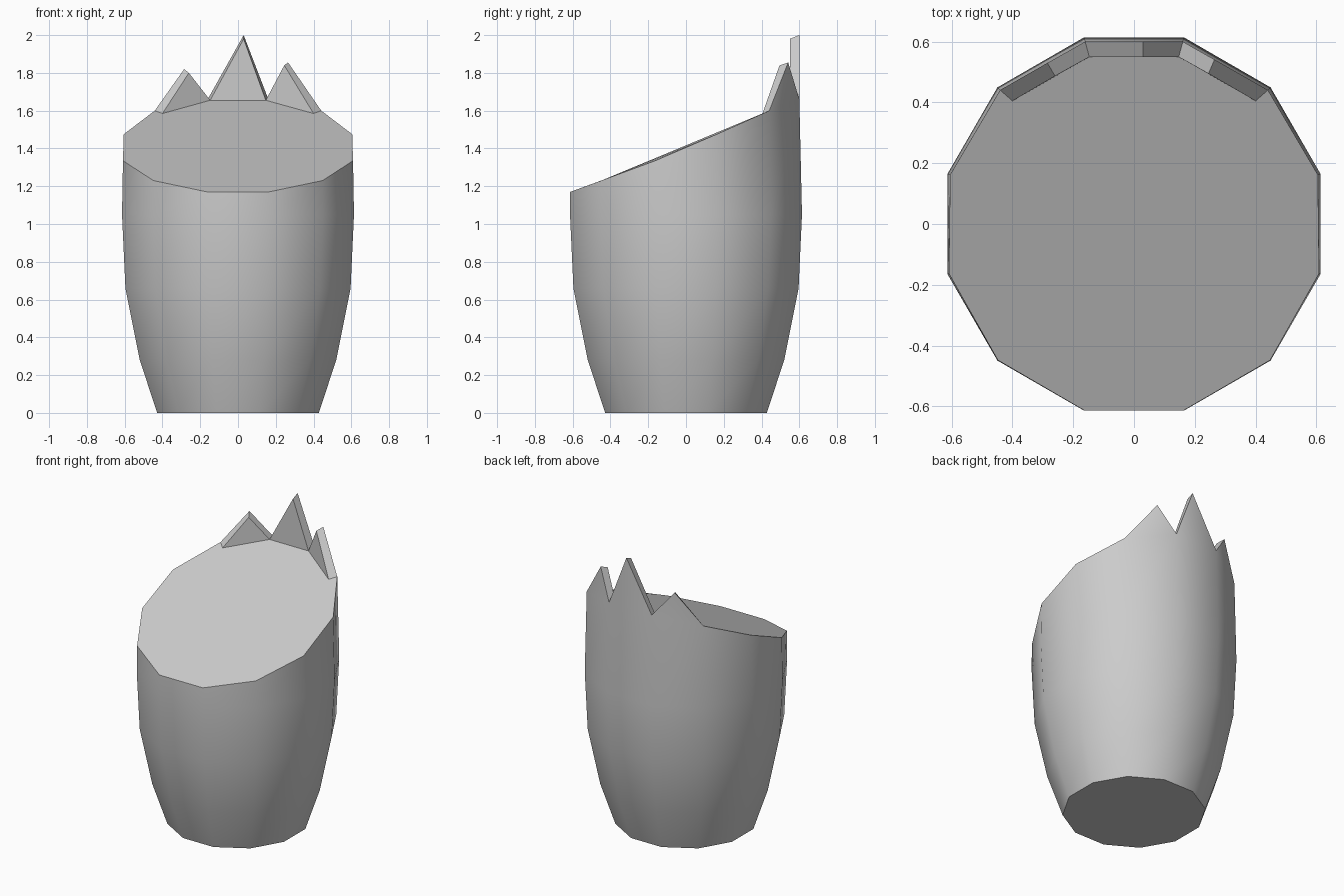
import bpy, bmesh, math
from mathutils import Vector

if "Cube" in bpy.data.objects:
    bpy.data.objects.remove(bpy.data.objects["Cube"])

N = 12
bm = bmesh.new()


def ring_point(k, apothem, z):
    # corner k of the twelve-sided section, counted from the front
    a = math.radians(-75 + 30 * k)
    r = apothem / math.cos(math.pi / N)
    return Vector((r * math.cos(a), r * math.sin(a), z))


# bulging trunk rings (apothem, height)
rings = [[bm.verts.new(ring_point(k, a, z)) for k in range(N)]
         for a, z in [(0.428, 0), (0.52, 0.28), (0.596, 0.66), (0.614, 1.05)]]

# slanted cut rim, front to back (apothem, height), mirrored left and right
cut = [(0.613, 1.17), (0.612, 1.23), (0.609, 1.335),
       (0.605, 1.475), (0.602, 1.60), (0.60, 1.66)]
rim = [bm.verts.new(ring_point(k, *cut[min(k, N - 1 - k)])) for k in range(N)]
rings.append(rim)

for lo, hi in zip(rings, rings[1:]):
    for k in range(N):
        j = (k + 1) % N
        bm.faces.new((lo[k], lo[j], hi[j], hi[k]))
bm.faces.new(rings[0][::-1])

# inner feet of the splinters, along the back of the cut
inner = {k: bm.verts.new(co) for k, co in
         {4: (0.40, 0.405, 1.585), 5: (0.147, 0.55, 1.655),
          6: (-0.147, 0.55, 1.655), 7: (-0.40, 0.405, 1.585)}.items()}

# flat cut surface
bm.faces.new([rim[k] for k in (8, 9, 10, 11, 0, 1, 2, 3, 4)]
             + [inner[k] for k in (4, 5, 6, 7)] + [rim[7]])

# three splinters left standing: first corner, outer tip, inner tip
for k, out_tip, in_tip in [
        (4, (0.265, 0.541, 1.855), (0.245, 0.495, 1.84)),
        (5, (0.03, 0.60, 2.0), (0.03, 0.55, 1.98)),
        (6, (-0.285, 0.53, 1.82), (-0.26, 0.487, 1.80))]:
    o, i = bm.verts.new(out_tip), bm.verts.new(in_tip)
    a, b, c, d = rim[k], rim[k + 1], inner[k], inner[k + 1]
    bm.faces.new((a, b, o))
    bm.faces.new((d, c, i))
    bm.faces.new((c, a, o, i))
    bm.faces.new((b, d, i, o))

bmesh.ops.recalc_face_normals(bm, faces=bm.faces)
mesh = bpy.data.meshes.new("tree_stump")
bm.to_mesh(mesh)
bm.free()
stump = bpy.data.objects.new("tree_stump", mesh)
bpy.context.collection.objects.link(stump)
bpy.context.view_layer.objects.active = stump
stump.select_set(True)
bpy.ops.object.shade_smooth_by_angle(angle=math.radians(35))
